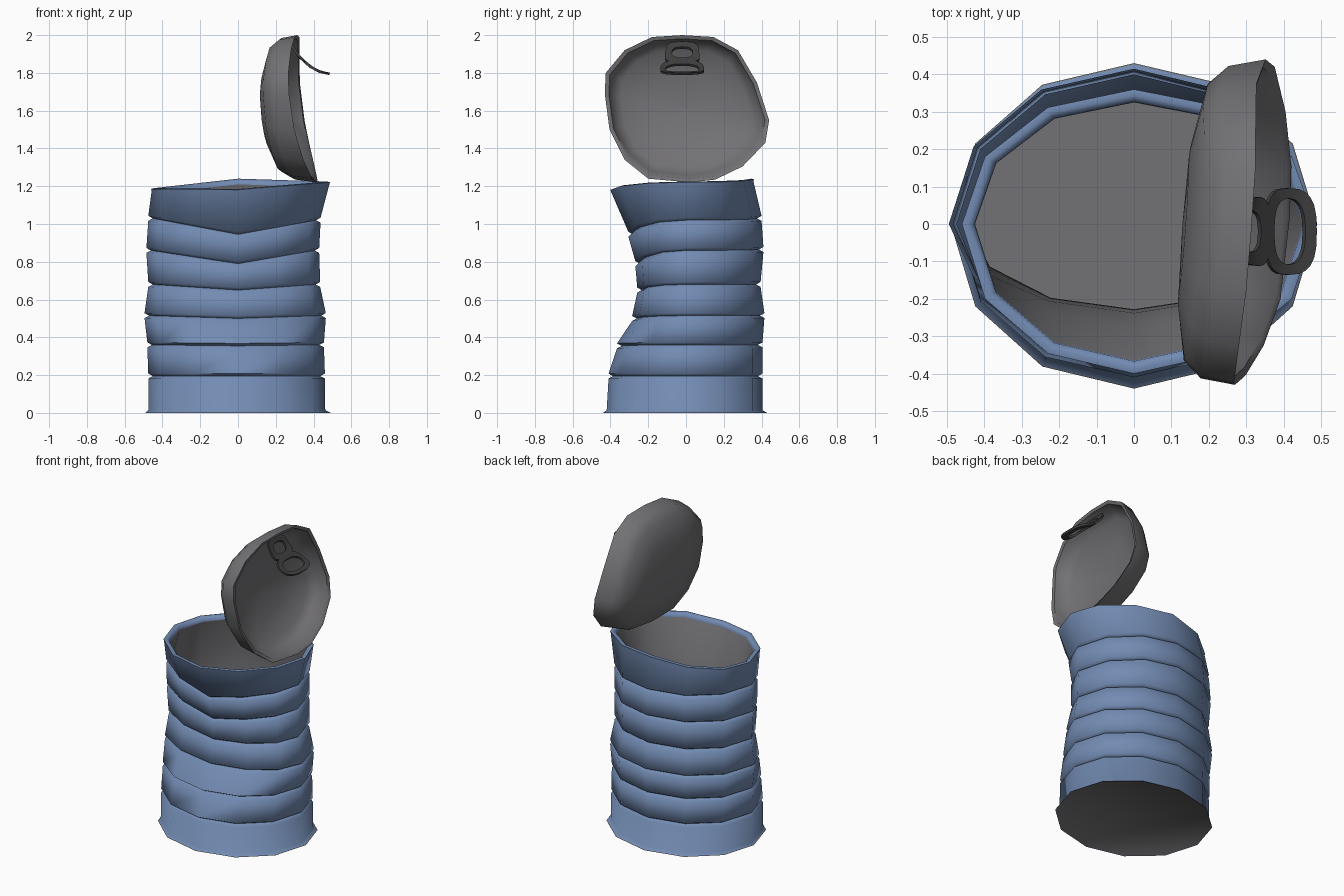
import bpy, math

if "Cube" in bpy.data.objects:
    bpy.data.objects.remove(bpy.data.objects["Cube"])


def material(name, col):
    m = bpy.data.materials.new(name)
    m.diffuse_color = (*col, 1)
    m.use_nodes = True
    m.node_tree.nodes["Principled BSDF"].inputs["Base Color"].default_value = m.diffuse_color
    return m


BLUE = material("blue_paint", (0.17, 0.26, 0.45))
GREY = material("bare_metal", (0.17, 0.165, 0.175))
DARK = material("dark_metal", (0.05, 0.05, 0.05))


def loft(name, rings, mat, cap_start=False, cap_end=False, angle=75, loop=False):
    """Skin a stack of equal rings with quads."""
    n, k = len(rings[0]), len(rings)
    verts = [p for r in rings for p in r]
    faces = []
    for i in range(k if loop else k - 1):
        a, b = i * n, (i + 1) % k * n
        for j in range(n):
            q = (j + 1) % n
            faces.append((a + j, a + q, b + q, b + j))
    if cap_start:
        faces.append(tuple(reversed(range(n))))
    if cap_end:
        faces.append(tuple(range((k - 1) * n, k * n)))
    me = bpy.data.meshes.new(name)
    me.from_pydata(verts, [], faces)
    me.materials.append(mat)
    ob = bpy.data.objects.new(name, me)
    bpy.context.collection.objects.link(ob)
    bpy.ops.object.select_all(action='DESELECT')
    ob.select_set(True)
    bpy.context.view_layer.objects.active = ob
    bpy.ops.object.shade_smooth_by_angle(angle=math.radians(angle))
    return ob


# Dented can: each level gives heights then radii for front, back, left, right
BASE = ((0, 0, 0, 0), (.44, .43, .49, .49))
LEVELS = [
    ((.195, .195, .195, .195), (.41, .405, .475, .46)),
    ((.355, .36, .36, .36), (.365, .405, .48, .455)),
    ((.50, .515, .515, .515), (.285, .415, .495, .465)),
    ((.65, .68, .68, .68), (.258, .395, .475, .435)),
    ((.79, .865, .86, .86), (.268, .41, .485, .43)),
    ((.945, 1.03, 1.03, 1.02), (.305, .40, .475, .437)),
]
RIM = ((1.185, 1.24, 1.19, 1.225), (.40, .36, .46, .487))


def can_ring(level, dr=0.0, dz=0.0):
    (zf, zb, zl, zr), (f, b, l, r) = level
    pts = []
    for i in range(12):
        c, s = math.cos(i * math.pi / 6), math.sin(i * math.pi / 6)
        w = abs(c)
        z = (zr if c > 0 else zl) * w + (zb if s > 0 else zf) * (1 - w)
        pts.append((c * ((r if c > 0 else l) + dr),
                    s * ((b if s > 0 else f) + dr), z + dz))
    return pts


FOOT = ((.014,) * 4, (.42, .405, .475, .462))
outer = [can_ring(BASE), can_ring(FOOT)]
for lv in LEVELS:
    outer += [can_ring(lv, 0, -.013), can_ring(lv, -.024), can_ring(lv, 0, .013)]
# rolled top rim
outer += [can_ring(RIM, -.003, -.014), can_ring(RIM, 0, -.004), can_ring(RIM, -.016),
          can_ring(RIM, -.033, -.012), can_ring(RIM, -.035, -.03)]
loft("can_body", outer, BLUE)

# Grey inside wall and floor
inner = [can_ring(RIM, -.035, -.03)]
inner += [can_ring(lv, -.03) for lv in reversed(LEVELS)]
inner.append(can_ring(FOOT, -.03, .01))
loft("can_lining", inner, GREY, cap_end=True)

# Underside disc
loft("can_bottom", [can_ring(BASE, -.002, .002), can_ring(BASE, 0, 0)], GREY, cap_start=True)

# Opened lid: bent outline in (y, z), dished towards -x
OUTLINE = [(-.02, 2.0), (-.18, 1.99), (-.325, 1.92), (-.425, 1.8), (-.43, 1.69),
           (-.405, 1.5), (-.325, 1.34), (-.2, 1.24), (.02, 1.22), (.155, 1.235),
           (.30, 1.305), (.42, 1.43), (.44, 1.55), (.375, 1.75), (.275, 1.92), (.145, 1.99)]


def lid_ring(scale, depth):
    pts = []
    for y, z in OUTLINE:
        y, z = y * scale, 1.61 + (z - 1.61) * scale
        u = (z - 1.22) / .78
        x = .415 - .32 * u + .22 * u * u + .075 * y
        pts.append((x - depth * (1.3 - .35 * u), y, z))
    return pts


lid = [lid_ring(*p) for p in (
    (.02, .16), (.5, .155), (.85, .13), (.96, .085), (1, 0),
    (.95, .004), (.90, .06), (.8, .085), (.45, .11), (.02, .115))]
loft("lid", lid, GREY, cap_start=True, cap_end=True, angle=50)

# Pull tab: two flat loops bent along a curve in (x, z)
PATH = [(.275, 1.96), (.32, 1.89), (.38, 1.835), (.43, 1.807), (.497, 1.792)]


def along(s):
    for (x0, z0), (x1, z1) in zip(PATH, PATH[1:]):
        d = math.hypot(x1 - x0, z1 - z0)
        if s <= d or (x1, z1) == PATH[-1]:
            t = s / d
            return x0 + (x1 - x0) * t, z0 + (z1 - z0) * t
        s -= d


def tab_loop(name, centre, out, hole, power):
    def ring(half_s, half_y, p, lift):
        pts = []
        for i in range(24):
            a = i * math.tau / 24
            c, s = math.cos(a), math.sin(a)
            ds = math.copysign(abs(c) ** (2 / p), c) * half_s
            dy = math.copysign(abs(s) ** (2 / p), s) * half_y
            x, z = along(max(0, centre + ds))
            taper = 1 + ds * 1.2 if p > 3 else 1
            pts.append((x + lift * .6, -.02 + dy * taper, z + lift * .8))
        return pts
    h = .007
    rings = [ring(*out, power, -h), ring(*out, power, h),
             ring(*hole, 2.5, h), ring(*hole, 2.5, -h)]
    loft(name, rings, DARK, angle=40, loop=True)


tab_loop("tab_rivet_end", .068, (.068, .09), (.036, .055), 4)
tab_loop("tab_finger_ring", .2, (.078, .116), (.047, .088), 2.8)
